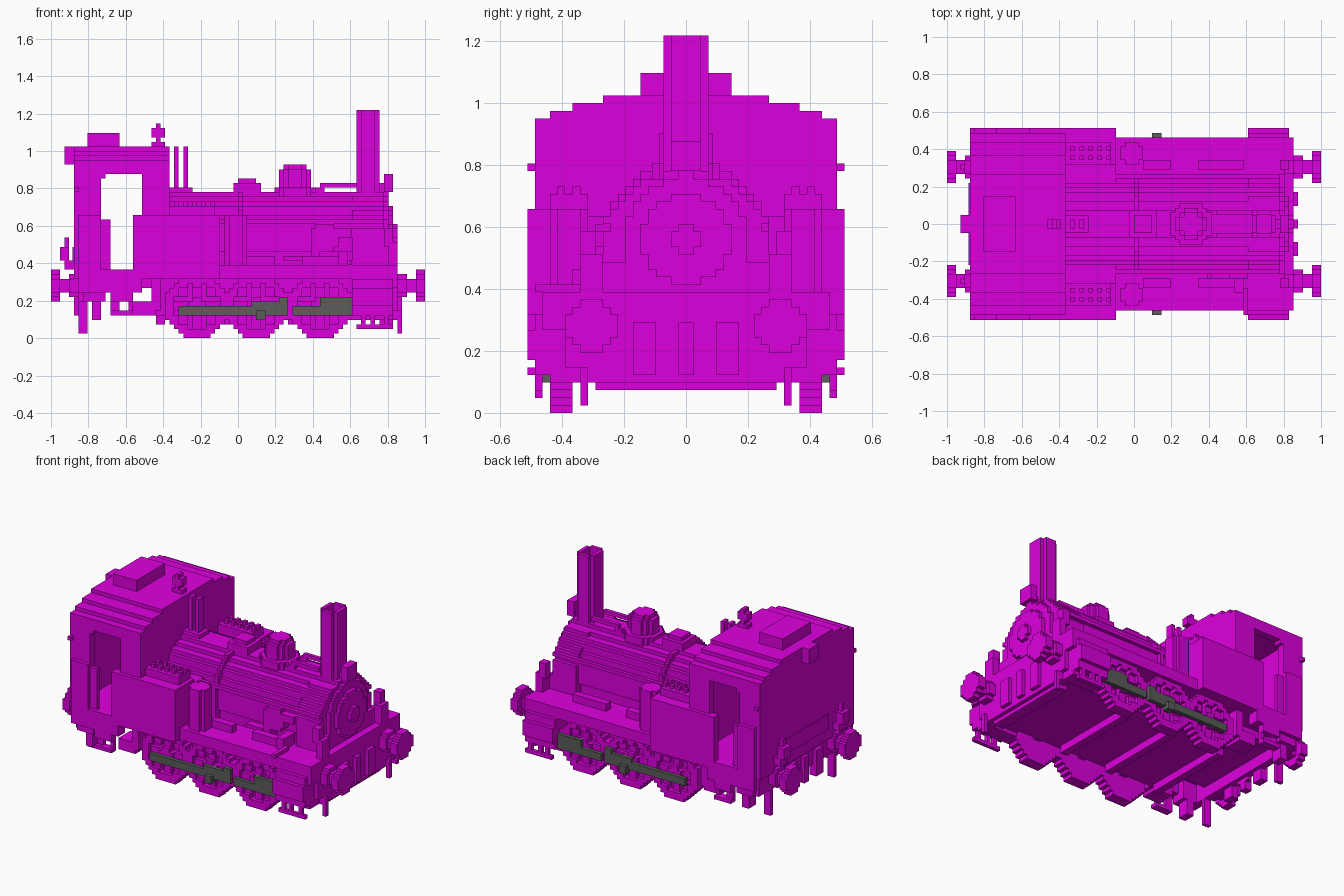
import bpy, bmesh, math
from mathutils import Vector

cube = bpy.data.objects.get("Cube")
if cube:
    bpy.data.objects.remove(cube, do_unlink=True)

UNIT = 2 / 82  # size of one block


def material(name, colour):
    mat = bpy.data.materials.new(name)
    mat.use_nodes = True
    mat.diffuse_color = colour
    mat.node_tree.nodes["Principled BSDF"].inputs["Base Color"].default_value = colour
    return mat


magenta = material("magenta", (0.73, 0, 0.73, 1))
grey = material("dark_grey", (0.1, 0.11, 0.1, 1))


def box(x, y, z):
    """One cuboid from its three (low, high) spans in blocks."""
    return (x, y, z)


def mid(half):
    return (-half, half)


def disc(axis, centre, span, radius, inner=0):
    """Stepped disc or ring along an axis; centre holds the two other coordinates."""
    a, b = centre
    part_block = radius % 1
    found = []

    def row(u, v):
        found.append({"x": (span, u, v), "y": (u, span, v), "z": (u, v, span)}[axis])

    for i in range(int(2 * radius)):
        c = i + 0.5 - radius
        w = round(math.sqrt(radius * radius - c * c) - part_block) + part_block
        v = (b + c - 0.5, b + c + 0.5)
        if abs(c) < inner:
            h = round(math.sqrt(inner * inner - c * c))
            row((a - w, a - h), v)
            row((a + h, a + w), v)
        else:
            row((a - w, a + w), v)
    return found


def part(name, boxes, mirror=False, mat=magenta):
    """Build one object from cuboids, optionally repeated on the other side."""
    if mirror:
        boxes = boxes + [(x, (-y[1], -y[0]), z) for x, y, z in boxes]
    bm = bmesh.new()
    for spans in boxes:
        lo = Vector([s[0] for s in spans]) * UNIT
        hi = Vector([s[1] for s in spans]) * UNIT
        made = bmesh.ops.create_cube(bm, size=1)
        for v in made["verts"]:
            v.co = Vector([lo[k] if v.co[k] < 0 else hi[k] for k in range(3)])
    mesh = bpy.data.meshes.new(name)
    bm.to_mesh(mesh)
    bm.free()
    mesh.materials.append(mat)
    obj = bpy.data.objects.new(name, mesh)
    bpy.context.collection.objects.link(obj)
    return obj


# Chassis: running board, solid frame and end beams
part("running_board", [box((-4, 34), mid(19), (13, 16)), box((-35, -4), mid(21), (13, 15))])
part("chassis_frame", [box((-18, 32), mid(13), (5, 13)), box((-35, -18), mid(13), (11, 13))])
part("front_beam", [box((32, 35), mid(19), (11, 16)), box((32, 35), mid(16), (6, 11)),
                    box((32, 35), mid(14), (4, 6)), box((31, 34), mid(12), (3, 5))])
part("rear_beam", [box((-35, -33), mid(19), (8, 15))])
part("rail_guard", [box((35, 36), (13, 14), (1, 6)), box((-35, -33), (13, 14), (1, 9))], mirror=True)
part("brake_beam", [box((x, x + 2), mid(12), (3, 6)) for x in (-18, -3, 11)])

# Wheels with rims, hubs, spokes and axles
for n, x in enumerate((-9, 4, 18)):
    wheel = disc("y", (x, 7), (15, 16), 7)
    wheel += disc("y", (x, 7), (16, 18), 7, 5) + disc("y", (x, 7), (16, 18), 2)
    wheel += [box((x - 1, x + 1), (16, 17), (2, 12)), box((x - 5, x + 5), (16, 17), (6, 8))]
    for sx in (-1, 1):
        for sz in (-1, 1):
            p, q = x + 3 * sx, 7 + 3 * sz
            wheel.append(box((p - 1, p + 1), (16, 17), (q - 1, q + 1)))
    part(f"wheel_pair_{n}", wheel, mirror=True)
    part(f"axle_{n}", [box((x - 1, x + 1), mid(15), (6, 8))])
    part(f"spring_{n}", [box((x - 4, x + 4), (13, 16), (11, 13)),
                         box((x - 1, x + 1), (15, 18), (11, 14))], mirror=True)

# Coupling and piston rods
part("coupling_rod", [box((-13, 11), (18, 19), (5, 7)), box((3, 11), (18, 19), (7, 8)),
                      box((9, 11), (18, 19), (8, 9)), box((4, 6), (18, 20), (4, 6))],
     mirror=True, mat=grey)
part("piston_rod", [box((12, 25), (18, 19), (5, 7)), box((18, 25), (18, 19), (7, 9))],
     mirror=True, mat=grey)

# Steam cylinders with drain cocks
part("steam_cylinder", disc("x", (16, 9), (25, 34), 5)
     + [box((25, 33), (13, 16), (5, 13)), box((26, 34), (19, 20), (2, 3))]
     + [box((x, x + 1), (19, 20), (2, 6)) for x in (27, 29, 32)], mirror=True)

# Buffers at both ends
for name, s in (("front_buffer", 1), ("rear_buffer", -1)):
    def along(a, b):
        return (min(a * s, b * s), max(a * s, b * s))
    part(name, disc("x", (12.5, 11.5), along(39, 41), 3.5)
         + disc("x", (12.5, 11.5), along(34, 39), 1.5)
         + disc("x", (12.5, 11.5), along(34, 37), 2.5), mirror=True)
    part(name + "_hook", [box(along(34, 36), mid(1), (5, 12)), box(along(34, 35), mid(2), (7, 12))])
    part(name + "_hose", [box(along(34, 36), (4, 7), (5, 12))], mirror=True)

# Cab steps and springs hung below the doors
part("cab_step", [box((-28, -23), (19, 21), (5, 6)), box((-28, -23), (19, 21), (8, 10)),
                  box((-28, -26), (19, 20), (5, 13)), box((-24, -23), (19, 20), (5, 13))], mirror=True)
part("rear_spring", [box((-34, -29), (16, 20), (8, 13)), box((-32, -30), (16, 19), (4, 8)),
                     box((-23, -18), (13, 18), (5, 8)), box((-19, -17), (13, 18), (6, 13))], mirror=True)

# Cab shell with open doorways
part("cab_side", [box((-36, -30), (18, 20), (13, 39)), box((-21, -15), (18, 20), (13, 39)),
                  box((-30, -21), (18, 20), (36, 39)), box((-30, -29), (18, 20), (35, 36))], mirror=True)
part("cab_lower_panel", [box((-35, -30), (20, 21), (10, 27)), box((-21, -15), (20, 21), (13, 27)),
                         box((-30, -21), (18, 21), (10, 15)), box((-30, -28), (19, 20), (15, 26)),
                         box((-23, -21), (19, 21), (15, 27))], mirror=True)
part("cab_end_walls", [box((-36, -34), mid(20), (13, 39)), box((-17, -15), mid(20), (15, 39))])
part("cab_roof", [box((-36, -15), mid(w), (38 + k, 39 + k)) for k, w in enumerate((20, 18, 15, 11))])
part("roof_vent", [box((-33, -26), mid(6), (42, 45))])
part("rear_lamp", [box((-38, -36), mid(2), (38, 42))])
part("rear_lamp_bracket", [box((-38, -35), (11, 14), (15, 17)), box((-39, -37), (11, 14), (17, 20)),
                           box((-38, -37), (12, 13), (20, 22))], mirror=True)
part("rear_panel", [box((-36.3, -36), mid(9), (16, 20))])
part("grab_rail", [box((-36, -35), (20, 21), (32, 33))], mirror=True)

# Side tanks topped with coal
coal = [box((x, x + 1), (y, y + 1), (29, 30)) for x in range(-14, -5, 2) for y in range(14, 18, 2)]
part("side_tank", [box((-15, -4), (13, 21), (14, 27)), box((-15, -5), (13, 18), (27, 29))] + coal,
     mirror=True)

# Boiler, firebox, sand pipe collar and smokebox
part("boiler", disc("x", (0, 22), (-15, 25), 10))
part("firebox", [box((-15, 25), mid(9), (15, 22)), box((-15, -4), mid(13), (15, 26))])
part("sand_pipe", disc("x", (0, 22), (0, 1), 11) + [box((0, 1), mid(11), (15, 22))])
part("smokebox", disc("x", (0, 22), (25, 32), 10) + disc("x", (0, 21), (25, 32), 11)
     + [box((25, 33), mid(11), (15, 20))])
part("smokebox_door", disc("x", (0, 23), (32, 33), 8) + disc("x", (0, 23), (33, 34), 6)
     + [box((34, 35), mid(2), (22, 24)), box((34, 35), mid(1), (21, 25))])
part("front_lamp", [box((32, 34), mid(2), (32, 36)), box((31, 33), mid(1), (30, 34))])
part("front_lamp_bracket", [box((33, 35), (11, 14), (16, 21)), box((32, 34), (12, 14), (20, 24))],
     mirror=True)

# Chimney, dome, hatch, whistle and valves along the top
part("chimney", [box((26, 31), mid(2), (31, 46)), box((27, 30), mid(3), (31, 46)),
                 box((26, 27), mid(2), (46, 50)), box((30, 31), mid(2), (46, 50)),
                 box((27, 30), (2, 3), (46, 50)), box((27, 30), (-3, -2), (46, 50))])
part("steam_dome", disc("z", (12.5, 0), (31, 33), 4.5) + disc("z", (12.5, 0), (33, 37), 3.5)
     + disc("z", (12.5, 0), (37, 38), 2.5))
part("hatch", [box((-1, 5), mid(3), (31, 34)), box((0, 4), mid(2), (34, 35))])
part("whistle", [box((-18, -17), mid(1), (42, 47)), box((-19, -16), mid(1), (44, 46)),
                 box((-19, -16), mid(1), (42, 43))])
part("safety_valves", [box((x, x + 1), mid(1), (31, 42)) for x in (-14, -12)]
     + [box((-15, -10), mid(2), (31, 33))])
part("boiler_top_rail", [box((18, 26), (2, 3), (33, 34)), box((17, 19), (2, 3), (31, 33))], mirror=True)

# Fittings on the running board and boiler sides
part("air_pump", disc("z", (-0.5, 15.5), (16, 27), 2.5), mirror=True)
part("board_box", [box((2, 8), (12, 14), (16, 18)), box((14, 24), (12, 14), (16, 18))], mirror=True)
part("boiler_handrail", [box((-4, 32), (10, 11), (25, 26))], mirror=True)
part("feed_pump", disc("y", (19, 22), (-12, -9), 3)
     + [box((16, 18), (-12, -9), (16, 22)), box((21, 25), (-12, -10), (22, 24)),
        box((22, 24), (-15, -10), (16, 19)), box((24, 25), (-20, -14), (16, 17)),
        box((10, 16), (-11, -9), (17, 18))])
